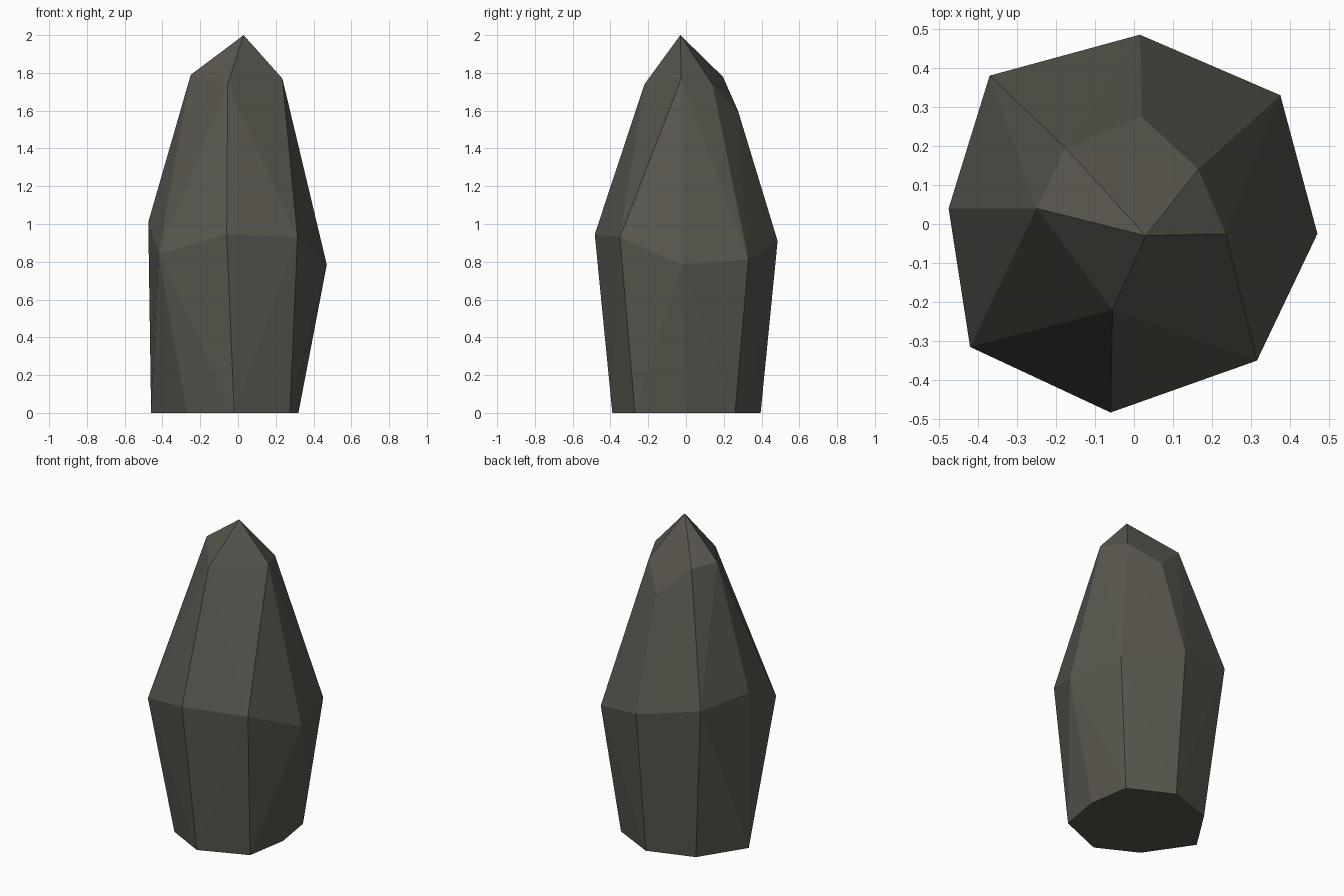
import bpy, bmesh

if "Cube" in bpy.data.objects:
    bpy.data.objects.remove(bpy.data.objects["Cube"])

# Rings of the faceted rock: base, belly, shoulder, tip
base = [(0.32, 0.0), (0.28, 0.26), (0.01, 0.395), (-0.28, 0.30),
        (-0.46, 0.02), (-0.27, -0.26), (-0.02, -0.39), (0.275, -0.27)]
belly = [(0.47, -0.025, 0.785), (0.375, 0.33, 0.81), (0.015, 0.485, 0.91), (-0.37, 0.38, 0.99),
         (-0.475, 0.04, 1.01), (-0.42, -0.315, 0.84), (-0.06, -0.483, 0.945), (0.315, -0.35, 0.93)]
shoulder = [(0.235, -0.025, 1.77), (0.165, 0.14, 1.74), (0.02, 0.275, 1.6),
            (-0.175, 0.195, 1.78), (-0.25, 0.04, 1.79), (-0.055, -0.22, 1.74)]
tip = (0.03, -0.03, 2.0)

# Wrap the points in a convex hull with flat facets
bm = bmesh.new()
for p in [(x, y, 0.0) for x, y in base] + belly + shoulder + [tip]:
    bm.verts.new(p)
hull = bmesh.ops.convex_hull(bm, input=bm.verts[:])
loose = [v for v in bm.verts if not v.link_faces]
bmesh.ops.delete(bm, geom=loose, context='VERTS')
bmesh.ops.recalc_face_normals(bm, faces=bm.faces[:])

mesh = bpy.data.meshes.new("standing_rock")
bm.to_mesh(mesh)
bm.free()
rock = bpy.data.objects.new("standing_rock", mesh)
bpy.context.collection.objects.link(rock)

# Dark stone colour
stone = bpy.data.materials.new("dark stone")
stone.diffuse_color = (0.098, 0.094, 0.076, 1)
stone.use_nodes = True
stone.node_tree.nodes["Principled BSDF"].inputs["Base Color"].default_value = stone.diffuse_color
mesh.materials.append(stone)
